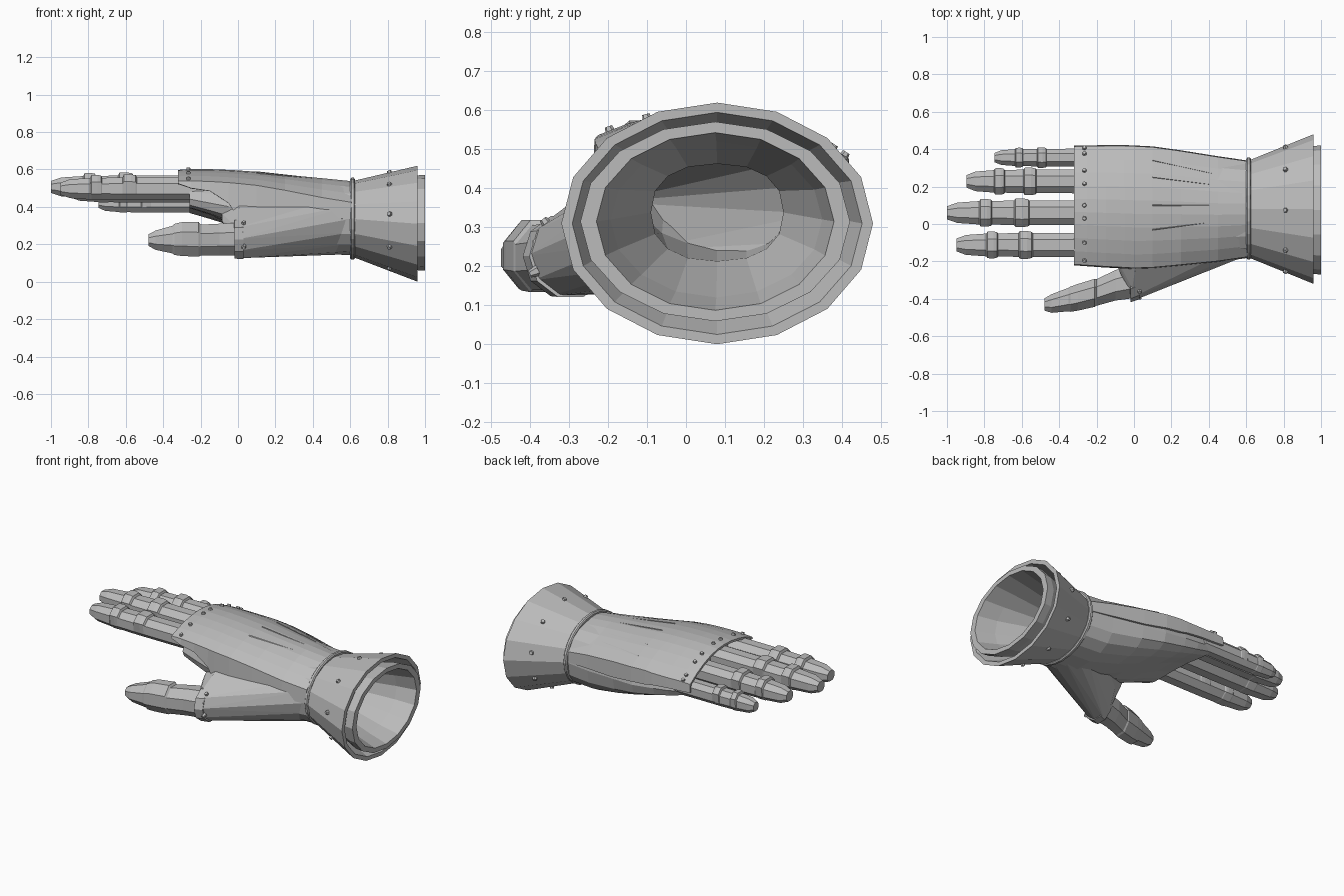
import bpy, bmesh, math
from mathutils import Vector, Matrix
from mathutils.bvhtree import BVHTree

steel = bpy.data.materials.new("steel_grey")
steel.diffuse_color = (0.5, 0.5, 0.5, 1)


def finish(name, bm):
    bmesh.ops.recalc_face_normals(bm, faces=bm.faces[:])
    me = bpy.data.meshes.new(name)
    bm.to_mesh(me)
    bm.free()
    me.materials.append(steel)
    ob = bpy.data.objects.new(name, me)
    bpy.context.collection.objects.link(ob)
    return ob


def drop(y, arch, far=1.0):
    """How far the back of the hand falls away from its crown."""
    return arch * (y - 0.07) ** 2 * (far if y > 0.07 else 1.0)


def ring(x, yc, zc, ry, rz, n=16, e=1.0, arch=0.0, turn=0.0, far=1.0):
    """Rounded cross-section facing x; arch lowers it away from the middle."""
    pts = []
    for i in range(n):
        a = 2 * math.pi * (i + turn) / n
        c, s = math.cos(a), math.sin(a)
        y = yc + ry * math.copysign(abs(c) ** e, c)
        z = zc + rz * math.copysign(abs(s) ** e, s)
        pts.append(Vector((x, y, z - drop(y, arch, far))))
    return pts


def loft(name, rings, cap0=False, cap1=False, closed=True):
    bm = bmesh.new()
    vs = [[bm.verts.new(p) for p in r] for r in rings]
    n = len(vs[0])
    for a, b in zip(vs, vs[1:]):
        for i in range(n if closed else n - 1):
            j = (i + 1) % n
            bm.faces.new((a[i], a[j], b[j], b[i]))
    if cap0:
        bm.faces.new(vs[0])
    if cap1:
        bm.faces.new(vs[-1])
    return finish(name, bm)


def rivets(name, places, r=0.017):
    """Small six-sided studs at (position, normal)."""
    bm = bmesh.new()
    for p, nrm in places:
        m = Matrix.Translation(p) @ Vector(nrm).to_track_quat('Z', 'Y').to_matrix().to_4x4()
        bmesh.ops.create_cone(bm, cap_ends=True, segments=6, radius1=r,
                              radius2=r * 0.65, depth=0.024, matrix=m)
    return finish(name, bm)


# Flared cuff, inner lining and wrist band
loft("cuff", [ring(0.63, 0.08, 0.335, 0.235, 0.175), ring(0.62, 0.08, 0.335, 0.262, 0.205),
              ring(0.96, 0.08, 0.31, 0.40, 0.31), ring(0.96, 0.08, 0.31, 0.372, 0.285),
              ring(0.63, 0.08, 0.335, 0.235, 0.175)])
loft("lining", [ring(0.64, 0.08, 0.335, 0.22, 0.165), ring(0.95, 0.075, 0.315, 0.34, 0.253),
                ring(1.0, 0.075, 0.315, 0.346, 0.256), ring(1.0, 0.075, 0.315, 0.305, 0.228),
                ring(0.88, 0.078, 0.32, 0.272, 0.2), ring(0.62, 0.08, 0.338, 0.17, 0.125, e=0.85),
                ring(0.2, 0.08, 0.37, 0.2, 0.12), ring(-0.18, 0.09, 0.46, 0.2, 0.06)], cap1=True)
loft("wrist_band", [ring(x, 0.083, 0.337, ry, rz, 24) for x, ry, rz in
                    ((0.60, 0.24, 0.18), (0.60, 0.265, 0.212), (0.606, 0.272, 0.219),
                     (0.619, 0.272, 0.219), (0.625, 0.265, 0.212), (0.625, 0.24, 0.18))])
studs = []
for k in range(9):
    a = math.radians(91 + 40 * k)
    c, s = math.cos(a), math.sin(a)
    studs.append((Vector((0.81, 0.08 + 0.336 * c, 0.321 + 0.262 * s)),
                  (-0.35, c / 0.336 * 0.3, s / 0.262 * 0.3)))
rivets("cuff_rivets", studs)

# Hand body: x, y low, y high, z top, z bottom, arch
body_rows = [(0.62, -0.175, 0.335, 0.53, 0.14, 0.0), (0.45, -0.195, 0.355, 0.54, 0.145, 0.1),
             (0.25, -0.21, 0.385, 0.555, 0.2, 0.25), (0.1, -0.225, 0.405, 0.565, 0.26, 0.4),
             (-0.05, -0.225, 0.405, 0.575, 0.315, 0.5), (-0.15, -0.21, 0.40, 0.575, 0.36, 0.6),
             (-0.26, -0.19, 0.39, 0.57, 0.395, 0.6)]
body = loft("hand_body", [ring(x, (a + b) / 2, (t + d) / 2, (b - a) / 2, (t - d) / 2, 18, 0.82, k,
                               far=1.3) for x, a, b, t, d, k in body_rows], cap1=True)

# Back plate from knuckles to wrist: x, y low, y high, top, arch, far factor, edge heights
plate_rows = [(-0.32, -0.215, 0.415, 0.598, 0.75, 1.4, 0.525, 0.42),
              (-0.25, -0.22, 0.416, 0.602, 0.75, 1.4, 0.50, 0.415),
              (-0.15, -0.227, 0.418, 0.602, 0.75, 1.4, 0.485, 0.41),
              (-0.05, -0.232, 0.418, 0.598, 0.75, 1.35, 0.42, 0.40),
              (0.0, -0.235, 0.416, 0.595, 0.75, 1.3, 0.34, 0.39),
              (0.1, -0.232, 0.411, 0.588, 0.8, 1.25, 0.335, 0.38),
              (0.25, -0.218, 0.39, 0.572, 1.0, 1.1, 0.34, 0.36),
              (0.45, -0.198, 0.358, 0.554, 1.45, 1.0, 0.34, 0.35),
              (0.61, -0.175, 0.335, 0.538, 1.9, 1.0, 0.335, 0.34)]
rows = []
for x, y0, y1, top, k, far, e0, e1 in plate_rows:
    row = [Vector((x, y0 - 0.006, e0))]
    for i in range(10):
        y = y0 + (y1 - y0) * i / 9
        row.append(Vector((x, y, top - drop(y, k, far))))
    row.append(Vector((x, y1 + 0.004, e1)))
    rows.append(row)
plate = loft("back_plate", rows, closed=False)
sol = plate.modifiers.new("thickness", 'SOLIDIFY')
sol.thickness, sol.offset = 0.014, -1


def surface(x, y):
    hits = []
    for ob in (body, plate):
        me = ob.data
        tree = BVHTree.FromPolygons([v.co for v in me.vertices],
                                    [list(p.vertices) for p in me.polygons])
        p, n, _, _ = tree.ray_cast(Vector((x, y, 2)), Vector((0, 0, -1)))
        if p:
            hits.append((p, n if n.z > 0 else -n))
    return max(hits, key=lambda h: h[0].z)


rivets("knuckle_rivets", [surface(-0.265, y) for y in
                          (-0.195, -0.1, 0.03, 0.1, 0.215, 0.285, 0.375, 0.405)], 0.015)

# Slender tendon ridges on the back of the hand
for y0, y1 in ((0.34, 0.27), (0.25, 0.21), (0.1, 0.1), (-0.03, 0.01)):
    bm = bmesh.new()
    base = surface(0.1, y0)[0]
    end = surface(0.42, y1)[0]
    pts = [base + Vector((0, d, h)) for d, h in ((-0.012, -0.012), (0.012, -0.012), (0.0, 0.004))]
    vs = [bm.verts.new(p) for p in pts + [end]]
    bmesh.ops.convex_hull(bm, input=vs)
    finish("tendon_ridge", bm)

# Thumb mound: straight-sided hull from wrist to thumb socket, open at the wrist
bm = bmesh.new()
pts = ring(0.6, 0.08, 0.335, 0.25, 0.188) + ring(-0.01, -0.312, 0.226, 0.1, 0.106, 10)
pts += [Vector((0.01, -0.22, 0.42)), Vector((-0.085, -0.2, 0.365)), Vector((-0.085, -0.235, 0.325)),
        Vector((0.04, -0.12, 0.24))]
bmesh.ops.convex_hull(bm, input=[bm.verts.new(p) for p in pts])
bmesh.ops.delete(bm, geom=[f for f in bm.faces if f.calc_center_median().x > 0.595], context='FACES')
bmesh.ops.delete(bm, geom=[v for v in bm.verts if not v.link_faces], context='VERTS')
finish("thumb_mound", bm)
loft("thumb_socket_rim", [ring(x, y, 0.226, r, r + 0.004, 10) for x, y, r in
                          ((-0.02, -0.315, 0.09), (-0.02, -0.315, 0.104),
                           (0.03, -0.296, 0.106), (0.03, -0.296, 0.09))])
rivets("thumb_rivets", [(Vector((0.03, -0.36, 0.312)), (0, -0.6, 0.8)),
                        (Vector((0.03, -0.39, 0.185)), (0, -0.9, -0.4))], 0.015)

# Thumb: x, y, z, half width, half height
thumb_rows = [(0.03, -0.30, 0.23, 0.1, 0.095), (-0.1, -0.328, 0.225, 0.088, 0.092),
              (-0.2, -0.366, 0.222, 0.077, 0.09), (-0.21, -0.368, 0.226, 0.081, 0.1),
              (-0.30, -0.392, 0.228, 0.077, 0.098), (-0.34, -0.402, 0.226, 0.073, 0.09),
              (-0.35, -0.404, 0.225, 0.068, 0.08), (-0.44, -0.425, 0.222, 0.054, 0.056),
              (-0.478, -0.43, 0.222, 0.036, 0.034)]
loft("thumb", [ring(*r, 8, 1.0, 0, 0.5) for r in thumb_rows], True, True)

# Fingers: y, tip x, half width, centre z, half height
steps = [(-0.25, 0.92), (0.36, 0.9), (0.37, 0.99), (0.41, 1.06), (0.47, 1.04), (0.48, 0.9),
         (0.65, 0.87), (0.66, 0.96), (0.69, 1.02), (0.74, 1.0), (0.75, 0.86), (0.92, 0.75), (1.0, 0.48)]
fingers = {"index_finger": (-0.112, -0.95, 0.076, 0.497, 0.072),
           "middle_finger": (0.06, -1.0, 0.078, 0.507, 0.072),
           "ring_finger": (0.228, -0.895, 0.075, 0.482, 0.07),
           "little_finger": (0.355, -0.745, 0.056, 0.422, 0.062)}
for name, (y, tip, w, z, h) in fingers.items():
    rings = []
    for t, s in steps:
        x = -0.31 + (tip + 0.31) * t
        pts = ring(x, y, z, w * s, h * s, 8, 0.9, 0, 0.5)
        # joints bulge on the upper half only; the underside stays even
        for p in pts:
            if p.z < z and s > 0.88:
                p.z = z + (p.z - z) * 0.9 / s
                p.y = y + (p.y - y) * 0.9 / s
            elif p.z > z and s > 0.95:
                p.z += 0.006
        rings.append(pts)
    loft(name, rings, True, True)
